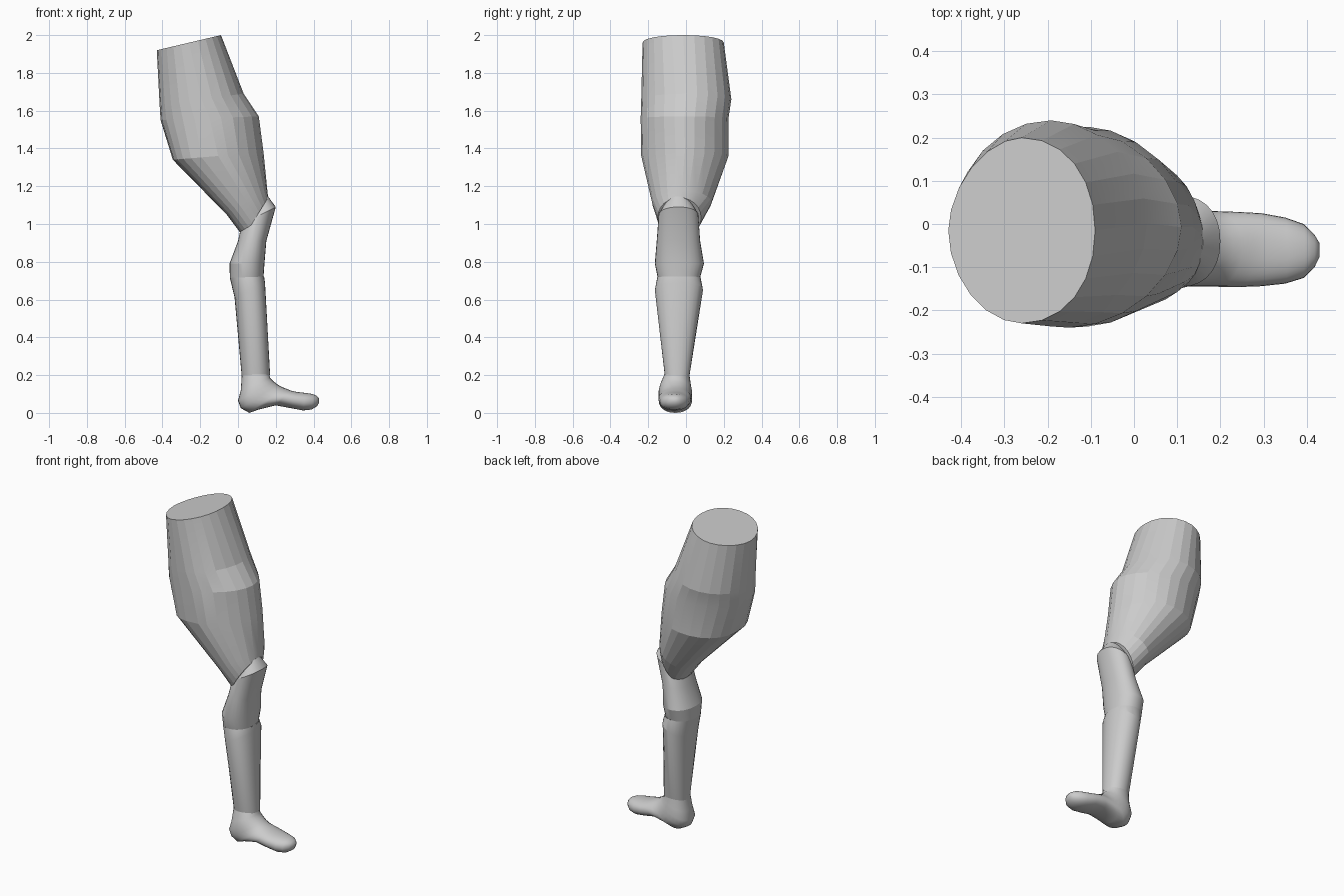
import bpy, bmesh, math

ROUND = (2.2, 2.2, 2.2)


def loft(name, rings, sides=28, angle=30, cap_first=False, cap_last=False):
    """Tube through tilted oval rings: back (x, z), front (x, z), y min, y max,
    then optional squareness of the front, back +y and back -y corners."""
    bm = bmesh.new()
    loops = []
    for xa, za, xb, zb, y0, y1, *power in rings:
        front, back_pos, back_neg = power or ROUND
        loop = []
        for i in range(sides):
            a = 2 * math.pi * i / sides
            c, s = math.cos(a), math.sin(a)
            p = front if c > 0 else back_pos if s > 0 else back_neg
            c = math.copysign(abs(c) ** (2 / p), c)
            s = math.copysign(abs(s) ** (2 / p), s)
            t = (1 + c) / 2
            loop.append(bm.verts.new((xa + (xb - xa) * t,
                                      (y0 + y1) / 2 + (y1 - y0) / 2 * s,
                                      za + (zb - za) * t)))
        loops.append(loop)
    for lo, hi in zip(loops, loops[1:]):
        for i in range(sides):
            j = (i + 1) % sides
            bm.faces.new((lo[i], lo[j], hi[j], hi[i]))
    if cap_first:
        bm.faces.new(loops[0])
    if cap_last:
        bm.faces.new(loops[-1])
    bmesh.ops.recalc_face_normals(bm, faces=bm.faces[:])
    mesh = bpy.data.meshes.new(name)
    bm.to_mesh(mesh)
    bm.free()
    obj = bpy.data.objects.new(name, mesh)
    bpy.context.collection.objects.link(obj)
    bpy.ops.object.select_all(action='DESELECT')
    bpy.context.view_layer.objects.active = obj
    obj.select_set(True)
    bpy.ops.object.shade_smooth_by_angle(angle=math.radians(angle))
    return obj


# Thigh: wide cut top, bulging muscle, narrowing to the knee
loft("thigh", [
    (-0.43, 1.92, -0.09, 2.00, -0.23, 0.20, 2.1, 1.8, 1.9),
    (-0.415, 1.63, 0.03, 1.69, -0.237, 0.24, 1.9, 2.0, 2.2),
    (-0.41, 1.55, 0.11, 1.57, -0.24, 0.225, 1.85, 2.0, 2.3),
    (-0.345, 1.34, 0.135, 1.38, -0.237, 0.225, 1.75, 2.2, 2.7),
    (-0.06, 1.05, 0.155, 1.18, -0.18, 0.135, 1.9, 2.2, 2.4),
    (0.03, 0.93, 0.16, 1.14, -0.15, 0.08, 2.0, 2.2, 2.2),
], sides=24, angle=12, cap_first=True, cap_last=True)

# Knee: bent tube between thigh and shin
loft("knee", [
    (0.05, 1.10, 0.16, 1.145, -0.10, 0.02),
    (0.02, 1.00, 0.20, 1.09, -0.145, 0.065),
    (0.0, 0.91, 0.15, 0.91, -0.155, 0.075),
    (-0.045, 0.79, 0.14, 0.79, -0.165, 0.095),
    (-0.043, 0.715, 0.135, 0.72, -0.15, 0.075),
], angle=20, cap_first=True)

# Shin: tapered tube with a pinched top
loft("shin", [
    (-0.043, 0.715, 0.138, 0.722, -0.152, 0.077),
    (-0.018, 0.61, 0.143, 0.69, -0.165, 0.09),
    (0.02, 0.19, 0.17, 0.20, -0.112, 0.018),
], angle=20)

# Foot: rings swing from the ankle around the heel and out to the toes
loft("foot", [
    (0.02, 0.20, 0.165, 0.205, -0.115, 0.018),
    (0.015, 0.12, 0.17, 0.185, -0.135, 0.025),
    (0.0, 0.065, 0.19, 0.165, -0.145, 0.032),
    (0.015, 0.025, 0.21, 0.15, -0.145, 0.032),
    (0.06, 0.0, 0.23, 0.138, -0.145, 0.032),
    (0.11, 0.018, 0.25, 0.13, -0.145, 0.030),
    (0.20, 0.04, 0.28, 0.118, -0.146, 0.028),
    (0.28, 0.025, 0.31, 0.111, -0.144, 0.025),
    (0.345, 0.013, 0.355, 0.106, -0.138, 0.015),
    (0.39, 0.018, 0.395, 0.100, -0.125, 0.0),
    (0.418, 0.035, 0.418, 0.090, -0.10, -0.025),
    (0.43, 0.055, 0.43, 0.075, -0.075, -0.045),
], angle=60, cap_last=True)
